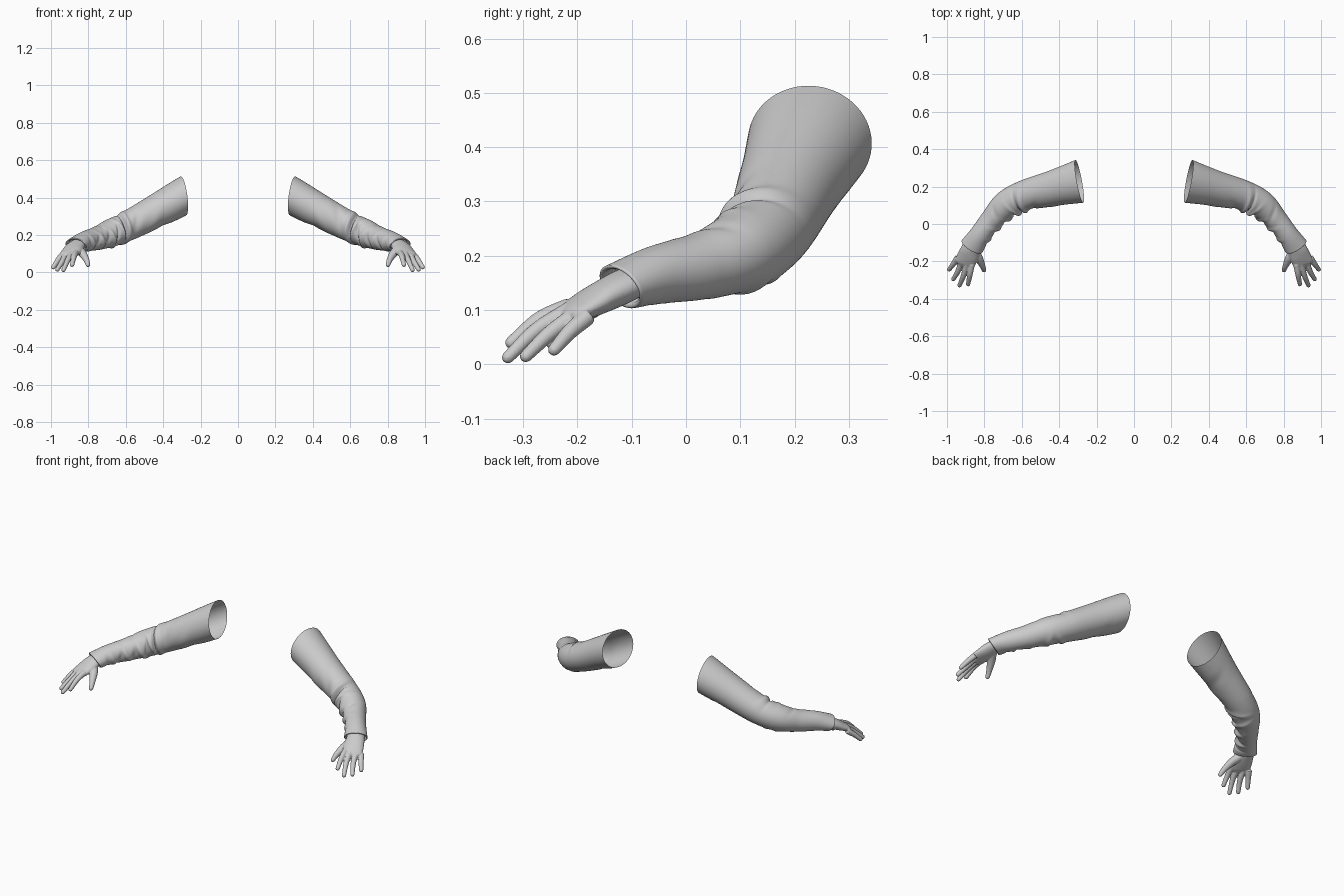
import bpy, bmesh, math
from mathutils import Vector

if "Cube" in bpy.data.objects:
    bpy.data.objects.remove(bpy.data.objects["Cube"])

grey = bpy.data.materials.new("soft grey")
grey.use_nodes = True
GREY = (0.6, 0.6, 0.6, 1)
grey.diffuse_color = GREY
grey.node_tree.nodes["Principled BSDF"].inputs["Base Color"].default_value = GREY


def spline(rows, u):
    """Catmull-Rom through rows of equal length; u counts rows."""
    i = min(int(u), len(rows) - 2)
    f = u - i
    p1, p2 = rows[i], rows[i + 1]
    p0 = rows[i - 1] if i else [2 * a - b for a, b in zip(p1, p2)]
    p3 = rows[i + 2] if i + 2 < len(rows) else [2 * b - a for a, b in zip(p1, p2)]
    return [0.5 * (2 * b + (c - a) * f + (2 * a - 5 * b + 4 * c - d) * f * f
                   + (3 * b - a - 3 * c + d) * f ** 3)
            for a, b, c, d in zip(p0, p1, p2, p3)]


def ring(bm, centre, tangent, rh, rv, count, bump=None):
    side = Vector((0, 0, 1)).cross(tangent).normalized()
    up = tangent.cross(side).normalized()
    verts = []
    for k in range(count):
        a = 2 * math.pi * k / count
        extra = bump(a) if bump else 0
        verts.append(bm.verts.new(centre + side * (rh + extra) * math.cos(a)
                                  + up * (rv + extra) * math.sin(a)))
    return verts


def bridge(bm, rings):
    for r0, r1 in zip(rings, rings[1:]):
        for k in range(len(r0)):
            j = (k + 1) % len(r0)
            bm.faces.new((r0[k], r0[j], r1[j], r1[k]))


def finish(bm, name):
    bmesh.ops.recalc_face_normals(bm, faces=bm.faces)
    for f in bm.faces:
        f.smooth = True
    mesh = bpy.data.meshes.new(name)
    bm.to_mesh(mesh)
    bm.free()
    mesh.materials.append(grey)
    obj = bpy.data.objects.new(name, mesh)
    bpy.context.collection.objects.link(obj)
    return obj


def mirror(obj):
    mod = obj.modifiers.new("both sides", 'MIRROR')
    mod.use_mirror_merge = False


# Sleeve: x, y, z, half width, half height from shoulder to cuff
arm = [(.292, .228, .409, .116, .105),
       (.43, .192, .332, .096, .090),
       (.59, .150, .248, .082, .079),
       (.685, .100, .208, .076, .073),
       (.757, .026, .181, .062, .062),
       (.818, -.052, .165, .057, .054),
       (.866, -.120, .143, .064, .046)]

# Cloth folds: place along arm, angle round arm, angular reach, height, width, slant
FRONT, TOP, UNDER = math.pi, math.pi / 2, -math.pi / 2
folds = [(2.12, FRONT - .4, 1.3, .011, .10, .10),
         (2.36, FRONT - .3, 1.3, -.016, .07, .10),
         (2.62, FRONT - .2, 1.0, .010, .12, -.15),
         (2.95, FRONT, .8, -.010, .10, .25),
         (3.35, FRONT + .3, .9, .009, .14, -.2),
         (3.75, FRONT + .3, .8, -.008, .12, .2),
         (4.15, FRONT + .2, 1.0, .009, .15, -.2),
         (4.55, FRONT + .4, .9, -.007, .12, .2),
         (4.95, FRONT + .4, .9, .007, .14, -.1),
         (5.4, FRONT + .5, .9, -.004, .12, .15),
         (1.75, FRONT - .2, .7, -.007, .14, .3),
         (1.3, FRONT + .5, .6, .005, .18, .3),
         (1.0, UNDER, .6, -.005, .2, -.3),
         (2.5, UNDER, .6, .007, .12, .2),
         (3.1, UNDER, .7, .006, .14, -.2),
         (3.6, TOP, .7, -.004, .15, .3)]


def fold_height(u, a):
    total = 0
    for place, angle, reach, height, width, slant in folds:
        da = (a - angle + math.pi) % (2 * math.pi) - math.pi
        du = u - place - slant * da
        total += height * math.exp(-(du / width) ** 2 - (da / reach) ** 2)
    return total


def sleeve_tangent(u):
    e = 0.05
    a = Vector(spline(arm, max(u - e, 0))[:3])
    b = Vector(spline(arm, min(u + e, len(arm) - 1))[:3])
    t = (b - a).normalized()
    t = Vector((.97, -.18, -.13)).lerp(t, min(1, u / 1.2))
    return t.lerp(Vector((.45, -.73, -.5)), max(0, u - 5)).normalized()


bm = bmesh.new()
rings = []
steps = 132
last = len(arm) - 1
for n in range(steps + 1):
    u = last * n / steps
    x, y, z, rh, rv = spline(arm, u)
    rings.append(ring(bm, Vector((x, y, z)), sleeve_tangent(u), rh, rv, 64,
                      lambda a: fold_height(u, a)))
# turned-in hem at the cuff
end, t = Vector(arm[-1][:3]), sleeve_tangent(last)
for back, shrink in ((-.002, .004), (.002, .009), (.03, .012)):
    rings.append(ring(bm, end - t * back, t, arm[-1][3] - shrink, arm[-1][4] - shrink, 64))
bridge(bm, rings)
mirror(finish(bm, "sleeves"))


# Hand: palm, thumb and fingers lofted, then fused
def limb(bm, rows, count=20, per=6):
    rings = []
    n = (len(rows) - 1) * per
    pts = [spline(rows, i / per) for i in range(n + 1)]
    for i, p in enumerate(pts):
        t = Vector(pts[min(i + 1, n)][:3]) - Vector(pts[max(i - 1, 0)][:3])
        rings.append(ring(bm, Vector(p[:3]), t.normalized(), p[3], p[4], count))
    # rounded tip
    tip, dirn = Vector(pts[-1][:3]), t.normalized()
    rh, rv = pts[-1][3:]
    for a in (.4, .8, 1.2, 1.45):
        rings.append(ring(bm, tip + dirn * min(rh, rv) * math.sin(a), dirn,
                          rh * math.cos(a), rv * math.cos(a), count))
    bridge(bm, rings)
    bm.faces.new(rings[0])
    bm.faces.new(rings[-1])


bm = bmesh.new()
limb(bm, [(.845, -.088, .157, .046, .029),
          (.868, -.125, .139, .050, .031),
          (.884, -.165, .119, .056, .028),
          (.902, -.203, .099, .055, .021),
          (.907, -.215, .092, .050, .016)], 32)
fingers = [[(.867, -.215, .106), (.877, -.270, .083), (.887, -.322, .040)],
           [(.893, -.212, .101), (.911, -.275, .063), (.933, -.328, .013)],
           [(.921, -.198, .095), (.941, -.252, .056), (.966, -.295, .015)],
           [(.944, -.180, .089), (.966, -.214, .060), (.988, -.243, .027)]]
for path in fingers:
    limb(bm, [(*p, r, r) for p, r in zip(path, (.0165, .0145, .0115))])
limb(bm, [(.860, -.140, .128, .024, .022), (.832, -.180, .102, .023, .021),
          (.811, -.222, .067, .016, .016), (.802, -.247, .040, .012, .012)])
hands = finish(bm, "hands")
fuse = hands.modifiers.new("fuse", 'REMESH')
fuse.mode = 'VOXEL'
fuse.voxel_size = .0032
fuse.use_smooth_shade = True
soft = hands.modifiers.new("soften", 'SMOOTH')
soft.factor = .5
soft.iterations = 4
mirror(hands)
